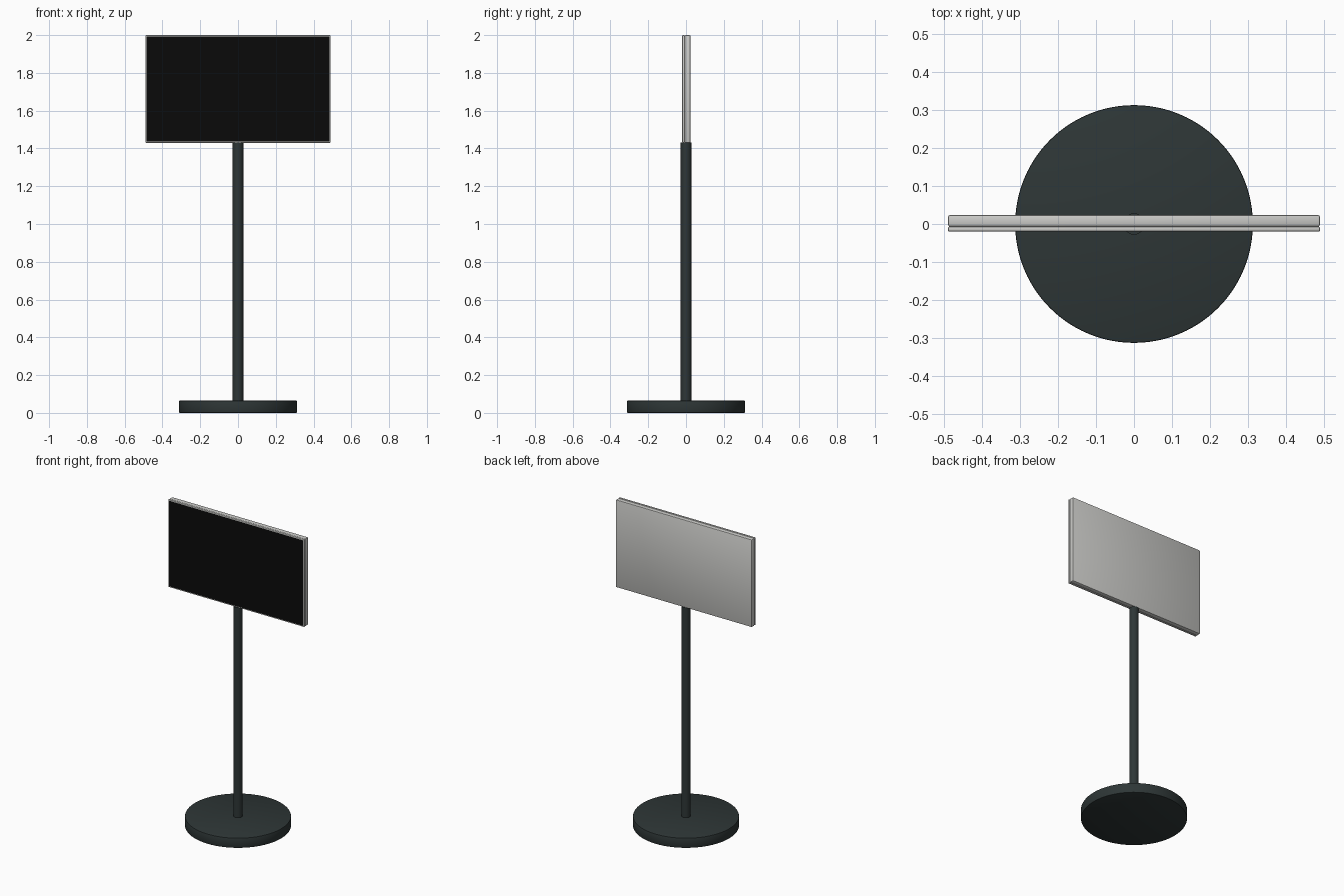
import bpy, bmesh

if "Cube" in bpy.data.objects:
    bpy.data.objects.remove(bpy.data.objects["Cube"], do_unlink=True)


def material(name, colour):
    m = bpy.data.materials.new(name)
    m.use_nodes = True
    m.diffuse_color = (*colour, 1)
    m.node_tree.nodes["Principled BSDF"].inputs["Base Color"].default_value = (*colour, 1)
    return m


silver = material("silver_grey", (0.60, 0.60, 0.58))
black = material("screen_black", (0.003, 0.003, 0.003))
slate = material("dark_slate", (0.027, 0.037, 0.037))


def finish(bm, name, mats):
    mesh = bpy.data.meshes.new(name)
    bm.to_mesh(mesh)
    bm.free()
    ob = bpy.data.objects.new(name, mesh)
    bpy.context.collection.objects.link(ob)
    for m in mats:
        mesh.materials.append(m)
    bpy.ops.object.select_all(action='DESELECT')
    ob.select_set(True)
    bpy.context.view_layer.objects.active = ob
    bpy.ops.object.shade_smooth_by_angle(angle=0.6)
    return ob


def cylinder(name, radius, z0, z1, sides, bevel=0):
    bm = bmesh.new()
    bmesh.ops.create_cone(bm, cap_ends=True, segments=sides,
                          radius1=radius, radius2=radius, depth=z1 - z0)
    bmesh.ops.translate(bm, verts=bm.verts, vec=(0, 0, (z0 + z1) / 2))
    if bevel:
        rims = [e for e in bm.edges if abs(e.verts[0].co.z - e.verts[1].co.z) < 1e-5]
        bmesh.ops.bevel(bm, geom=rims, offset=bevel, segments=2, profile=0.5, affect='EDGES')
    return finish(bm, name, [slate])


def panel(name, y0, y1, bevel, screen=False):
    half_width, z0, z1 = 0.49, 1.43, 2.0
    bm = bmesh.new()
    bmesh.ops.create_cube(bm, size=1)
    bmesh.ops.scale(bm, verts=bm.verts, vec=(2 * half_width, y1 - y0, z1 - z0))
    bmesh.ops.translate(bm, verts=bm.verts, vec=(0, (y0 + y1) / 2, (z0 + z1) / 2))
    bmesh.ops.bevel(bm, geom=bm.edges[:], offset=bevel, segments=2, profile=0.5, affect='EDGES')
    if screen:
        # Dark glass inset in the front face
        bm.normal_update()
        front = min(bm.faces, key=lambda f: f.normal.y * f.calc_area())
        bmesh.ops.inset_region(bm, faces=[front], thickness=0.004, depth=0)
        front.material_index = 1
    return finish(bm, name, [silver, black])


# Stand
cylinder("base_disc", 0.313, 0, 0.065, 96, bevel=0.004)
cylinder("pole", 0.028, 0.06, 1.432, 48)

# Display: thin front frame with screen, thicker rear housing
panel("screen_frame", -0.02, -0.007, 0.004, screen=True)
panel("rear_housing", -0.007, 0.024, 0.006)
